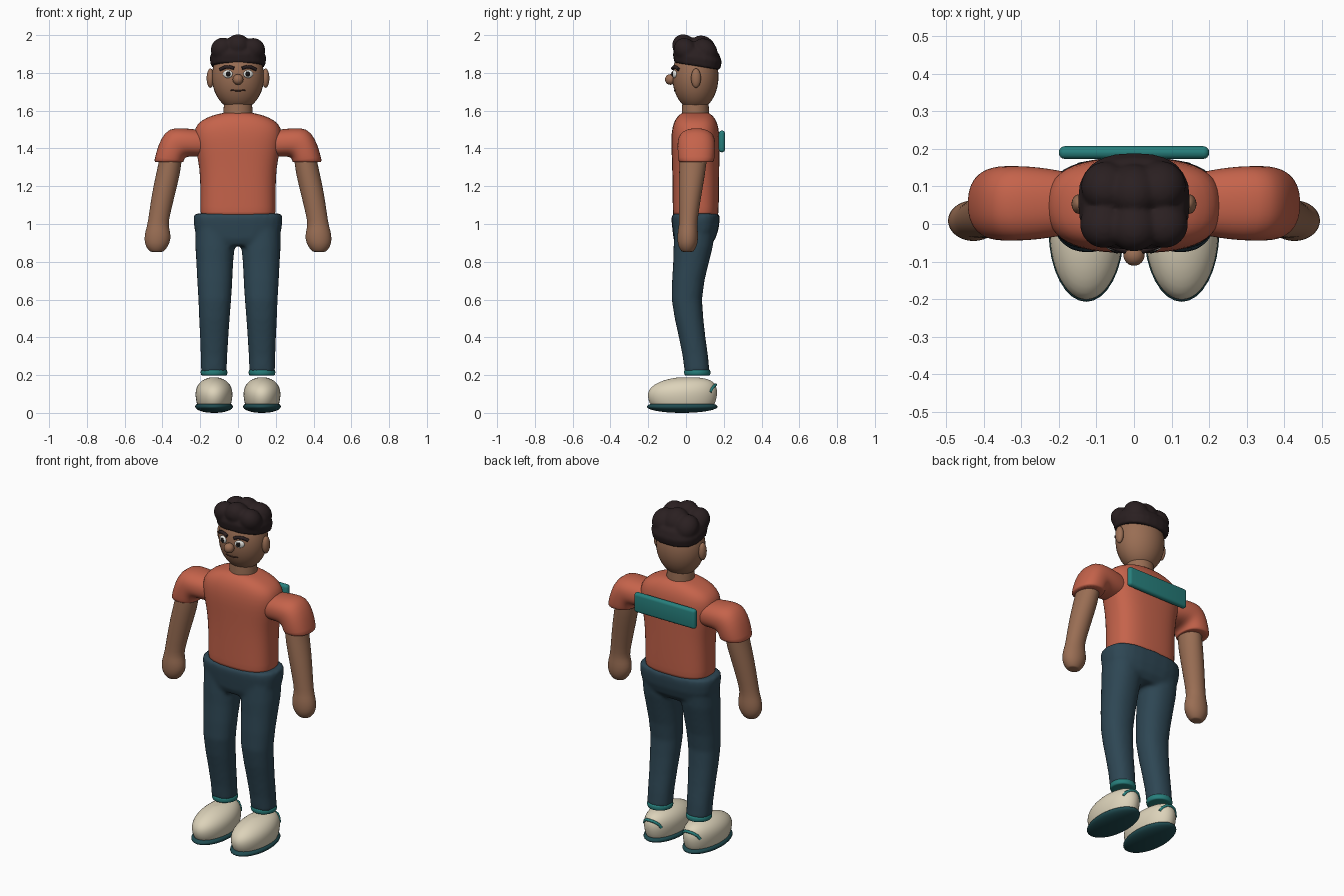
import bpy, bmesh
from math import sin, cos, pi, sqrt, copysign
from mathutils import Vector

if "Cube" in bpy.data.objects:
    bpy.data.objects.remove(bpy.data.objects["Cube"])


def colour(name, r, g, b):
    m = bpy.data.materials.new(name)
    m.use_nodes = True
    m.diffuse_color = (r, g, b, 1)
    bsdf = next(n for n in m.node_tree.nodes if n.type == 'BSDF_PRINCIPLED')
    bsdf.inputs["Base Color"].default_value = (r, g, b, 1)
    bsdf.inputs["Roughness"].default_value = 0.8
    return m


SHIRT = colour("coral shirt", .56, .125, .07)
SKIN = colour("brown skin", .32, .155, .088)
DENIM = colour("navy trousers", .027, .062, .088)
HAIR = colour("dark hair", .023, .014, .015)
CREAM = colour("cream shoe", .72, .65, .49)
TEAL = colour("teal trim", .02, .21, .2)
SOLE = colour("dark teal sole", .014, .07, .08)
WHITE = colour("eye white", .8, .8, .76)
BLACK = colour("pupil black", .008, .007, .007)
MOUTH = colour("mouth brown", .07, .03, .02)


def finish(bm, name, mat, subsurf=0):
    bmesh.ops.recalc_face_normals(bm, faces=bm.faces)
    for f in bm.faces:
        f.smooth = True
    me = bpy.data.meshes.new(name)
    bm.to_mesh(me)
    bm.free()
    me.materials.append(mat)
    ob = bpy.data.objects.new(name, me)
    bpy.context.collection.objects.link(ob)
    if subsurf:
        ob.modifiers.new("Subsurf", 'SUBSURF').levels = subsurf
        ob.modifiers["Subsurf"].render_levels = subsurf
    return ob


def add_loft(bm, rings, power=2.0, side=1, sides=24):
    """Skin rings given as outer (x, z), inner (x, z), front y, back y."""
    def scaled(r, s):
        xa, za, xb, zb, y0, y1 = r
        cx, cz, cy = (xa + xb) / 2, (za + zb) / 2, (y0 + y1) / 2
        return (cx + (xa - cx) * s, cz + (za - cz) * s, cx + (xb - cx) * s,
                cz + (zb - cz) * s, cy + (y0 - cy) * s, cy + (y1 - cy) * s)
    rings = [scaled(rings[0], .92)] + rings + [scaled(rings[-1], .92)]
    loops = []
    for xa, za, xb, zb, y0, y1 in rings:
        loop = []
        for i in range(sides):
            a = 2 * pi * i / sides
            u, v = (copysign(abs(t) ** (2 / power), t) for t in (cos(a), sin(a)))
            x = (xa + xb) / 2 + u * (xa - xb) / 2
            z = (za + zb) / 2 + u * (za - zb) / 2
            loop.append(bm.verts.new((side * x, (y0 + y1) / 2 + v * (y1 - y0) / 2, z)))
        loops.append(loop)
    for p, q in zip(loops, loops[1:]):
        for i in range(sides):
            j = (i + 1) % sides
            bm.faces.new((p[i], p[j], q[j], q[i]))
    bm.faces.new(loops[0][::-1])
    bm.faces.new(loops[-1])


def loft(name, mat, rings, power=2.0, side=1):
    bm = bmesh.new()
    add_loft(bm, rings, power, side)
    return finish(bm, name, mat, 1)


def flat(z, w, y0, y1, x=0):
    """Level ring at height z."""
    return (x + w, z, x - w, z, y0, y1)


def add_ball(bm, centre, radii):
    made = bmesh.ops.create_uvsphere(bm, u_segments=32, v_segments=20, radius=1)["verts"]
    bmesh.ops.scale(bm, vec=radii, verts=made)
    bmesh.ops.translate(bm, vec=centre, verts=made)


def ball(name, mat, centre, radii, turn=0):
    bm = bmesh.new()
    add_ball(bm, (0, 0, 0), radii)
    ob = finish(bm, name, mat)
    ob.location = centre
    ob.rotation_euler.z = turn
    return ob


def tube(name, mat, pts, r):
    cu = bpy.data.curves.new(name, 'CURVE')
    cu.dimensions = '3D'
    cu.bevel_depth = r
    cu.bevel_resolution = 3
    cu.use_fill_caps = True
    sp = cu.splines.new('POLY')
    sp.points.add(len(pts) - 1)
    for p, c in zip(sp.points, pts):
        p.co = (*c, 1)
    cu.materials.append(mat)
    ob = bpy.data.objects.new(name, cu)
    bpy.context.collection.objects.link(ob)
    return ob


def blend(ob, voxel, steps):
    """Melt overlapping pieces into one soft skin."""
    m = ob.modifiers.new("Remesh", 'REMESH')
    m.mode = 'VOXEL'
    m.voxel_size = voxel
    m.use_smooth_shade = True
    s = ob.modifiers.new("Smooth", 'SMOOTH')
    s.factor = .5
    s.iterations = steps


# Head, neck and face
HC, HR = Vector((0, .05, 1.78)), (.138, .122, .178)


def face_point(x, z, out=0):
    d = 1 - (x / HR[0]) ** 2 - ((z - HC.z) / HR[2]) ** 2
    return (x, HC.y - HR[1] * sqrt(d) - out, z)


ball("head", SKIN, HC, HR)
loft("neck", SKIN, [flat(1.54, .08, -.025, .125), flat(1.6, .077, -.022, .122),
                    flat(1.66, .075, -.02, .12)])
ball("nose", SKIN, (0, -.083, 1.765), (.028, .028, .028))
tube("mouth", MOUTH, [face_point(x, 1.706 + x * x * 2) for x in (-.038, -.02, 0, .02, .038)], .004)
for side, tag in ((1, "left"), (-1, "right")):
    ball(tag + "_ear", SKIN, (side * .146, .053, 1.772), (.02, .026, .051))
    ball(tag + "_eye", WHITE, face_point(side * .054, 1.794), (.027, .011, .021), side * .36)
    ball(tag + "_pupil", BLACK, face_point(side * .052, 1.794, .009), (.013, .005, .014), side * .36)
    tube(tag + "_eyebrow", HAIR, [face_point(side * x, z, .004) for x, z in
         ((.022, 1.824), (.045, 1.832), (.07, 1.83), (.095, 1.818))], .009)

# Curly hair cap, lower at the back
bm = bmesh.new()
add_loft(bm, [flat(1.835, .143, -.062, .18), flat(1.88, .15, -.07, .19),
              flat(1.92, .135, -.055, .175), flat(1.945, .1, -.03, .14)], 2.5)
for x, y, z, r in ((0, -.005, 1.925, .068), (.08, 0, 1.91, .064), (-.08, 0, 1.912, .064),
                   (.07, .1, 1.92, .068), (-.075, .1, 1.92, .066), (0, .09, 1.932, .07)):
    add_ball(bm, (x, y, z), (r, r, r))
for v in bm.verts:
    v.co.z -= .16 * (v.co.y - .06)
blend(finish(bm, "hair", HAIR), .008, 4)

# Shirt body
loft("shirt", SHIRT, [flat(1.045, .2, -.07, .172), flat(1.08, .2, -.071, .174),
     flat(1.2, .2, -.072, .176), flat(1.3, .205, -.074, .177), flat(1.38, .222, -.077, .178),
     flat(1.45, .235, -.08, .178), flat(1.51, .232, -.074, .174), flat(1.55, .196, -.06, .16),
     flat(1.576, .135, -.04, .14), flat(1.588, .08, -.02, .12)], 2.7)

# Sleeves, arms and hands
for side, tag in ((1, "left"), (-1, "right")):
    loft(tag + "_sleeve", SHIRT, [
        (.16, 1.49, .16, 1.36, -.025, .135), (.23, 1.503, .22, 1.355, -.038, .148),
        (.30, 1.508, .258, 1.358, -.044, .154), (.365, 1.508, .275, 1.352, -.045, .155),
        (.408, 1.455, .283, 1.345, -.045, .155), (.432, 1.385, .287, 1.336, -.044, .153),
        (.446, 1.328, .288, 1.328, -.04, .148)], 2.3, side)
    arm = [(1.42, .405, .305, -.03, .115), (1.33, .418, .292, -.036, .112),
           (1.2, .45, .322, -.038, .09), (1.05, .472, .36, -.037, .065),
           (.995, .48, .369, -.037, .06), (.965, .49, .36, -.044, .063),
           (.92, .498, .354, -.047, .065), (.88, .49, .37, -.042, .058),
           (.853, .465, .395, -.022, .038)]
    loft(tag + "_arm", SKIN, [(xo, z, xi, z, y0, y1) for z, xo, xi, y0, y1 in arm], 2, side)

# Trousers: hips and two bent legs melted together
bm = bmesh.new()
add_loft(bm, [flat(.885, .17, -.05, .125), flat(.92, .215, -.066, .155),
              flat(.97, .23, -.072, .172), flat(1.02, .236, -.077, .178),
              flat(1.055, .232, -.076, .177)], 2.7)
for side in (1, -1):
    add_loft(bm, [flat(z, w, y0, y1, x) for z, x, w, y0, y1 in (
        (.215, .128, .068, -.007, .125), (.3, .127, .07, -.018, .117), (.4, .126, .075, -.038, .103),
        (.5, .125, .081, -.06, .092), (.6, .123, .087, -.076, .085), (.7, .123, .093, -.074, .098),
        (.8, .123, .098, -.068, .122), (.88, .122, .104, -.066, .142),
        (.98, .12, .106, -.06, .155))], 2.2, side)
blend(finish(bm, "trousers", DENIM), .011, 5)

# Cuffs and shoes
for side, tag in ((1, "left"), (-1, "right")):
    cx = side * .127
    loft(tag + "_cuff", TEAL, [flat(.198, .068, -.008, .128, cx), flat(.213, .073, -.012, .131, cx),
                               flat(.229, .069, -.009, .128, cx)])
    loft(tag + "_shoe", CREAM, [flat(z, w, y0, y1, cx) for z, w, y0, y1 in (
        (.035, .088, -.185, .15), (.07, .097, -.203, .162), (.105, .1, -.206, .168),
        (.135, .094, -.19, .164), (.163, .076, -.148, .15), (.181, .048, -.09, .115),
        (.188, .02, -.04, .06))])
    ball(tag + "_sole", SOLE, (cx, -.02, .033), (.1, .187, .033))
    tube(tag + "_heel_loop", TEAL, [(cx + x, y, z) for x, y, z in (
        (-.055, .128, .11), (-.045, .138, .13), (-.025, .152, .145), (0, .157, .149),
        (.025, .152, .145), (.045, .138, .13), (.055, .128, .11))], .008)

# Band across the upper back
bm = bmesh.new()
bmesh.ops.create_cube(bm, size=1)
bmesh.ops.scale(bm, vec=(.4, .034, .115), verts=bm.verts)
band = finish(bm, "back_band", TEAL)
band.location = (0, .19, 1.437)
bev = band.modifiers.new("Bevel", 'BEVEL')
bev.width = .016
bev.segments = 4
